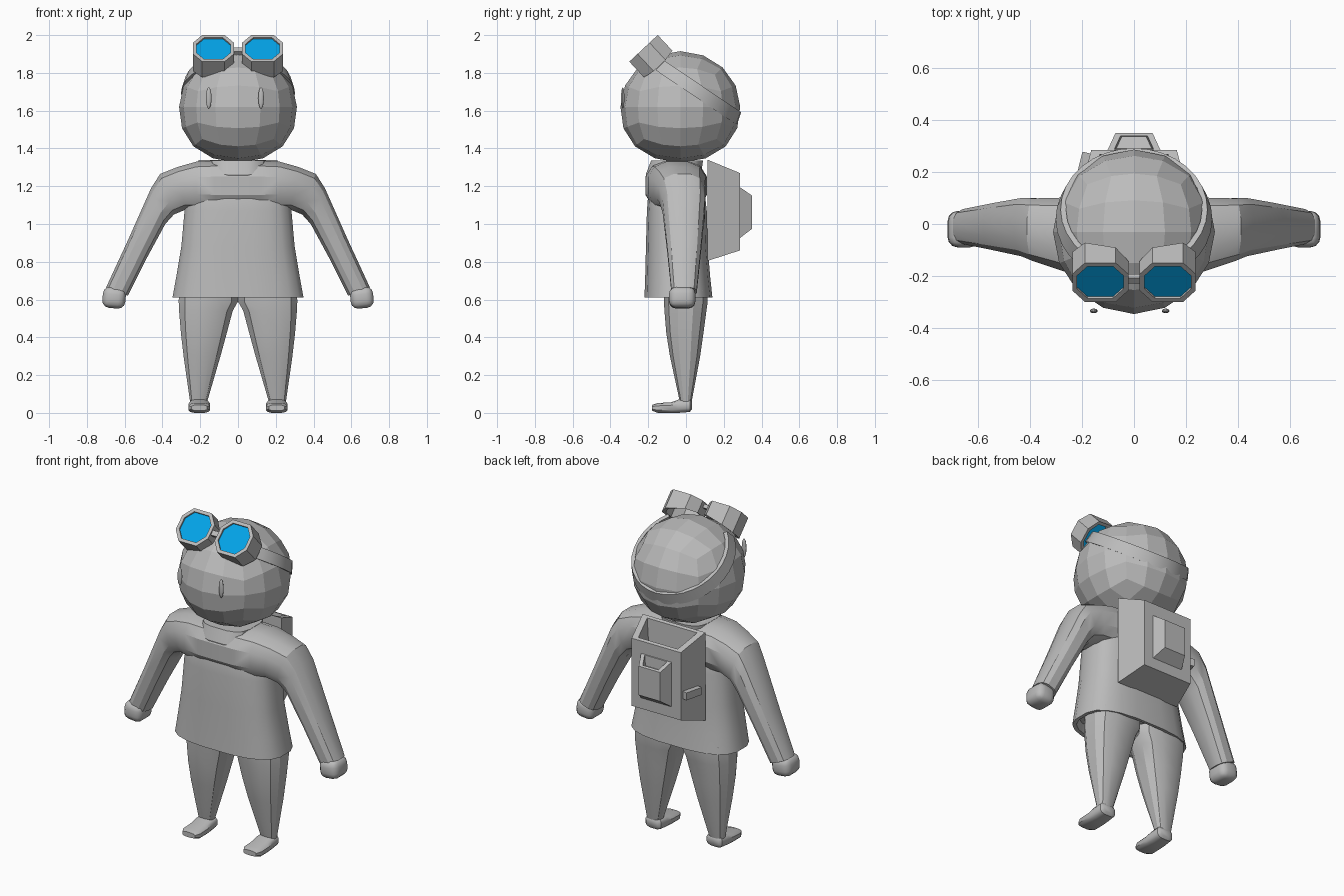
import bpy, bmesh, math
from mathutils import Vector, Matrix

if "Cube" in bpy.data.objects:
    bpy.data.objects.remove(bpy.data.objects["Cube"])


def material(name, rgb):
    m = bpy.data.materials.new(name)
    m.diffuse_color = (*rgb, 1)
    m.use_nodes = True
    m.node_tree.nodes["Principled BSDF"].inputs["Base Color"].default_value = m.diffuse_color
    return m


GREY = material("plain_grey", (0.5, 0.5, 0.5))
BLUE = material("lens_blue", (0.001, 0.375, 0.82))


def finish(name, bm, mat=GREY, smooth=None):
    bmesh.ops.recalc_face_normals(bm, faces=bm.faces)
    me = bpy.data.meshes.new(name)
    bm.to_mesh(me)
    bm.free()
    ob = bpy.data.objects.new(name, me)
    bpy.context.collection.objects.link(ob)
    me.materials.append(mat)
    if smooth:
        bpy.ops.object.select_all(action='DESELECT')
        bpy.context.view_layer.objects.active = ob
        ob.select_set(True)
        bpy.ops.object.shade_smooth_by_angle(angle=math.radians(smooth))
    return ob


def skin(bm, loops, cap=True, closed=False):
    """Bridge point loops with quads."""
    vs = [[bm.verts.new(p) for p in lp] for lp in loops]
    n = len(vs[0])
    pairs = list(zip(vs, vs[1:])) + ([(vs[-1], vs[0])] if closed else [])
    for a, b in pairs:
        for i in range(n):
            j = (i + 1) % n
            bm.faces.new((a[i], a[j], b[j], b[i]))
    if cap:
        bm.faces.new(vs[0][::-1])
        bm.faces.new(vs[-1])


def section(c, u, v, n, p):
    """Rounded-box cross-section around c with half axes u and v."""
    f = lambda t: math.copysign(abs(t) ** (2 / p), t)
    k = 1 / f(math.cos(math.pi / n))
    pts = []
    for i in range(n):
        a = 2 * math.pi * (i + 0.5) / n
        pts.append(Vector(c) + Vector(u) * f(math.cos(a)) * k + Vector(v) * f(math.sin(a)) * k)
    return pts


def loft(name, rings, n=12, p=2.4, smooth=30):
    bm = bmesh.new()
    skin(bm, [section(*r, n, p) for r in rings])
    return finish(name, bm, GREY, smooth)


def level(z, x0, x1, y0, y1):
    """Horizontal ring from its extents."""
    return (((x0 + x1) / 2, (y0 + y1) / 2, z),
            ((x1 - x0) / 2, 0, 0), (0, (y1 - y0) / 2, 0))


def box(name, size, loc, rot=None, bevel=0, smooth=None):
    bm = bmesh.new()
    bmesh.ops.create_cube(bm, size=1)
    bmesh.ops.scale(bm, vec=size, verts=bm.verts)
    if bevel:
        bmesh.ops.bevel(bm, geom=bm.edges[:], offset=bevel, segments=3,
                        profile=0.5, affect='EDGES')
    bmesh.ops.transform(bm, matrix=Matrix.Translation(loc) @ (rot or Matrix()), verts=bm.verts)
    return finish(name, bm, GREY, smooth)


# Head: faceted quad sphere, fuller towards the chin
HEAD = Vector((0, -0.03, 1.62))
bm = bmesh.new()
bmesh.ops.create_cube(bm, size=2)
bmesh.ops.subdivide_edges(bm, edges=bm.edges[:], cuts=3, use_grid_fill=True)
for v in bm.verts:
    d = Vector([math.tan(c * math.pi / 4) for c in v.co]).normalized()
    jowl = 1 + 0.12 * max(0, -d.z) ** 1.5
    v.co = HEAD + Vector((d.x * 0.312 * jowl, d.y * 0.317 * jowl, d.z * 0.295))
finish("head", bm)

# Eyes: thin upright ovals
for side, x in (("left", 0.122), ("right", -0.155)):
    bm = bmesh.new()
    bmesh.ops.create_uvsphere(bm, u_segments=12, v_segments=8, radius=1)
    bmesh.ops.transform(bm, verts=bm.verts, matrix=Matrix.Translation((x, -0.335, 1.667))
                        @ Matrix.Diagonal((0.015, 0.009, 0.057, 1)))
    finish("eye_" + side, bm, GREY, 40)

# Tunic skirt with a recessed underside, tucked under the yoke
loft("tunic", [level(0.66, -0.31, 0.31, -0.19, 0.11),
               level(0.612, -0.325, 0.325, -0.20, 0.12),
               level(0.61, -0.347, 0.347, -0.22, 0.14),
               level(0.72, -0.327, 0.327, -0.216, 0.128),
               level(0.88, -0.30, 0.30, -0.212, 0.115),
               level(1.07, -0.283, 0.283, -0.207, 0.11),
               level(1.16, -0.27, 0.27, -0.20, 0.10),
               level(1.25, -0.22, 0.22, -0.17, 0.08)], n=20, p=2.8)

# Collar
loft("collar", [level(1.245, -0.137, 0.137, -0.208, 0.06),
                level(1.265, -0.147, 0.147, -0.212, 0.08),
                level(1.335, -0.147, 0.147, -0.185, 0.09)], n=16, p=3.2)

# Yoke and sleeve, trouser leg, hand and shoe on both sides
ARM = [((0, 1.335), (0, 1.07), -0.052, 0.163),
       ((0.12, 1.335), (0.12, 1.07), -0.052, 0.162), ((0.22, 1.33), (0.22, 1.075), -0.047, 0.153),
       ((0.32, 1.302), (0.28, 1.075), -0.035, 0.135), ((0.412, 1.265), (0.34, 1.05), -0.022, 0.121),
       ((0.46, 1.19), (0.385, 1.0), -0.012, 0.112), ((0.58, 0.92), (0.48, 0.825), -0.01, 0.09),
       ((0.698, 0.665), (0.583, 0.62), -0.01, 0.067)]
LEG = [(0.65, 0.0, 0.312, -0.117, 0.115), (0.59, 0.0, 0.314, -0.117, 0.115),
       (0.54, 0.028, 0.312, -0.114, 0.108), (0.42, 0.06, 0.302, -0.104, 0.092),
       (0.30, 0.093, 0.288, -0.085, 0.075), (0.06, 0.163, 0.254, -0.033, 0.03)]
FOOT = [(0.032, 0.02, 0.06, 0.04), (0.02, 0.005, 0.075, 0.052), (-0.04, 0.0, 0.07, 0.056),
        (-0.08, 0.0, 0.056, 0.058), (-0.15, 0.0, 0.052, 0.058), (-0.18, 0.012, 0.042, 0.042)]
for side, s in (("left", 1), ("right", -1)):
    loft("sleeve_" + side,
         [((s * (t[0] + b[0]) / 2, y, (t[1] + b[1]) / 2),
           (s * (t[0] - b[0]) / 2, 0, (t[1] - b[1]) / 2), (0, r, 0))
          for t, b, y, r in ARM], n=12, p=2.6)
    box("hand_" + side, (0.122, 0.14, 0.112), (s * 0.656, -0.02, 0.61),
        Matrix.Rotation(s * -0.1, 4, 'Y'), 0.038, 45)
    loft("trouser_leg_" + side,
         [level(z, *sorted((s * a, s * b)), y0, y1) for z, a, b, y0, y1 in LEG],
         n=12, p=2.6, smooth=30)
    loft("shoe_" + side,
         [((s * 0.205, y, (z0 + z1) / 2), (w, 0, 0), (0, 0, (z1 - z0) / 2))
          for y, z0, z1, w in FOOT], n=12, p=3.2, smooth=40)

# Goggles: octagonal tubes facing up and forward, with sunken lenses
UP, OUT = Vector((0, 0.73, 0.684)), Vector((0, -0.684, 0.73))
FACE = Vector((0, -0.225, 1.93))


def octagon(s, hw, hh, depth, flare=0.0):
    pts = [(hw, 0.42 * hh), (0.55 * hw, hh), (-0.55 * hw, hh), (-hw, 0.42 * hh)]
    pts += [(-a, -b) for a, b in pts]
    return [FACE + Vector((s * (0.13 + a), 0, 0)) + UP * b
            - OUT * (depth + flare * (a / hw + 1) / 2) for a, b in pts]


for side, s in (("left", 1), ("right", -1)):
    bm = bmesh.new()
    skin(bm, [octagon(s, 0.108, 0.103, 0.075, 0.05), octagon(s, 0.108, 0.103, 0),
              octagon(s, 0.089, 0.084, 0), octagon(s, 0.089, 0.084, 0.07, 0.05)],
         cap=False, closed=True)
    finish("goggle_rim_" + side, bm)
    bm = bmesh.new()
    skin(bm, [octagon(s, 0.09, 0.085, 0.010), octagon(s, 0.09, 0.085, 0.016)])
    finish("goggle_lens_" + side, bm, BLUE)
tilt = Matrix((Vector((1, 0, 0)), UP, OUT)).transposed().to_4x4()
box("goggle_bridge", (0.07, 0.03, 0.022), FACE - OUT * 0.02, tilt)

# Strap: tilted band hugging the back of the head
N, BACK = Vector((0, 0.56, 0.83)), Vector((0, 0.83, -0.56))
mid = HEAD + N * 0.122
bm = bmesh.new()
loops = []
for i in range(25):
    a = math.radians(-136 + 272 * i / 24)
    d = BACK * math.cos(a) + Vector((math.sin(a), 0, 0))
    loops.append([mid + d * r + N * h for r, h in
                  ((0.262, 0.034), (0.283, 0.034), (0.302, -0.034), (0.28, -0.034))])
skin(bm, loops)
finish("goggle_strap", bm, GREY, 30)


# Backpack and pocket: tapered boxes with a hollow top
def pouch(name, inner, outer, rim, floor, deep):
    (w0, y0, b0, t0), (w1, y1, b1, t1) = inner, outer
    ring = lambda za, zb: [Vector(q) for q in ((-w0, y0, za), (w0, y0, za),
                                               (w1, y1, zb), (-w1, y1, zb))]
    top = ring(t0, t1)
    c = sum(top, Vector()) / 4
    mouth = [c + (q - c) * rim for q in top]
    base = [c + (q - c) * floor - Vector((0, 0, deep)) for q in top]
    bm = bmesh.new()
    skin(bm, [ring(b0, b1), top, mouth, base])
    return finish(name, bm)


pouch("backpack", (0.21, 0.115, 0.805, 1.34), (0.165, 0.285, 0.86, 1.27), 0.8, 0.7, 0.22)
pouch("backpack_pocket", (0.105, 0.278, 0.92, 1.20), (0.072, 0.35, 0.975, 1.15), 0.72, 0.65, 0.06)
box("side_buckle", (0.045, 0.11, 0.045), (-0.19, 0.22, 1.01), Matrix.Rotation(-0.24, 4, 'Z'))
